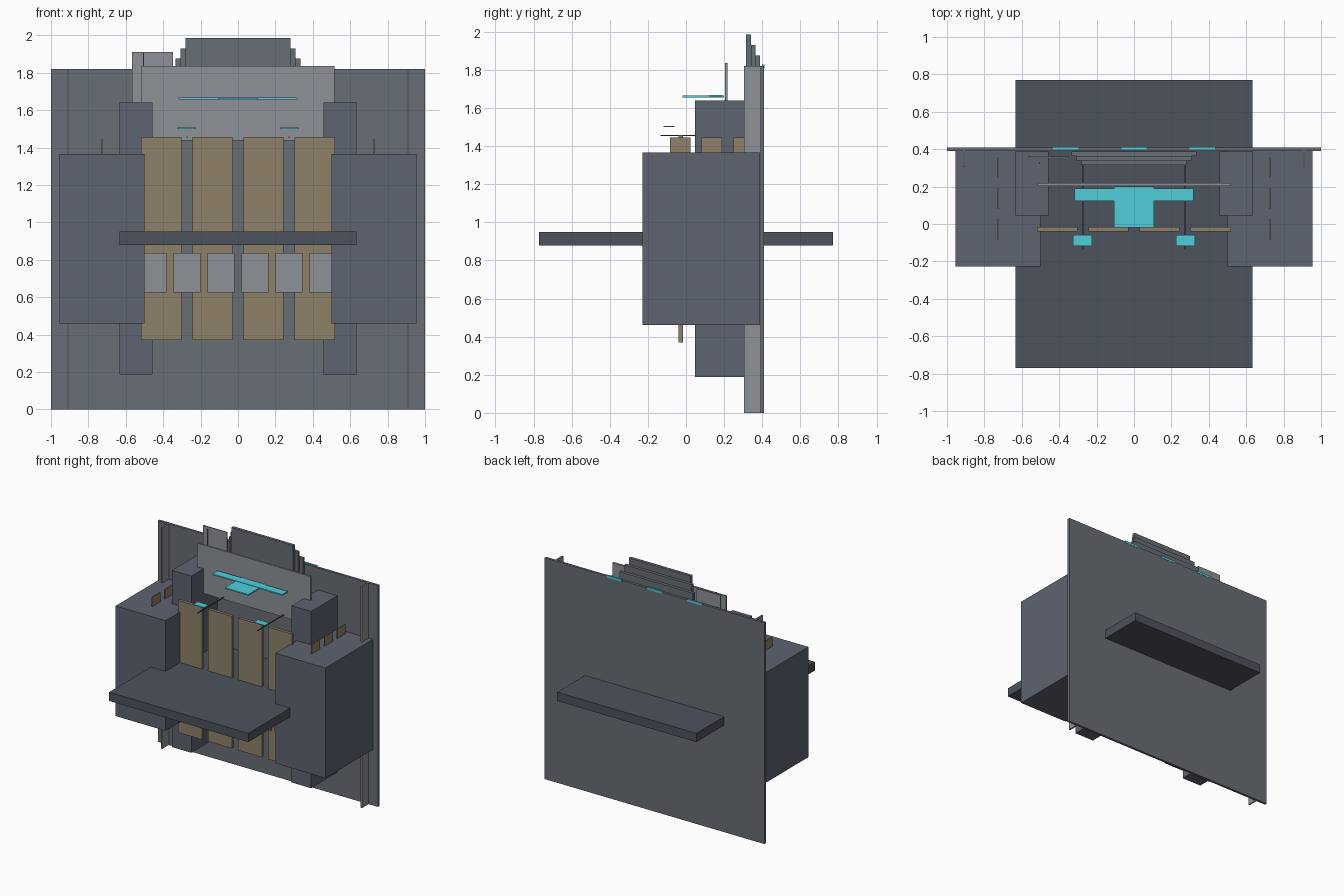
import bpy, bmesh

if "Cube" in bpy.data.objects:
    bpy.data.objects.remove(bpy.data.objects["Cube"])


def material(name, rgb):
    m = bpy.data.materials.new(name)
    m.diffuse_color = (*rgb, 1)
    m.use_nodes = True
    m.node_tree.nodes["Principled BSDF"].inputs["Base Color"].default_value = m.diffuse_color
    return m


WALL = material("wall_grey", (0.14, 0.155, 0.18))
HULL = material("blue_grey", (0.11, 0.125, 0.16))
DARK = material("dark_grey", (0.075, 0.085, 0.11))
PALE = material("pale_grey", (0.27, 0.29, 0.31))
TAN = material("tan", (0.27, 0.22, 0.14))
TEAL = material("teal", (0.08, 0.62, 0.7))


def box(name, x, y, z, mat):
    """Box from (min, max) ranges on each axis."""
    bm = bmesh.new()
    bmesh.ops.create_cube(bm, size=1)
    for v in bm.verts:
        v.co = [r[0] if c < 0 else r[1] for c, r in zip(v.co, (x, y, z))]
    me = bpy.data.meshes.new(name)
    bm.to_mesh(me)
    bm.free()
    me.materials.append(mat)
    ob = bpy.data.objects.new(name, me)
    bpy.context.collection.objects.link(ob)
    return ob


def pair(name, x, y, z, mat):
    """The same box on the right and left side."""
    box(name + "_right", x, y, z, mat)
    box(name + "_left", (-x[1], -x[0]), y, z, mat)


# Back wall with its upright fins
box("back_wall", (-1, 1), (0.39, 0.41), (0, 1.82), WALL)
pair("wall_fin", (0.903, 0.915), (0.305, 0.39), (0, 1.82), PALE)

# Long horizontal deck through the middle
box("deck", (-0.633, 0.633), (-0.77, 0.77), (0.878, 0.95), DARK)

# Side blocks and the taller inner towers
pair("side_block", (0.5, 0.955), (-0.227, 0.389), (0.46, 1.366), HULL)
pair("inner_tower", (0.456, 0.633), (0.046, 0.388), (0.187, 1.64), HULL)

# Four tall front panels
for i in range(4):
    c = (i - 1.5) * 0.273
    box(f"front_panel_{i + 1}", (c - 0.108, c + 0.108), (-0.04, -0.015), (0.37, 1.457), TAN)

# Six small plates under the deck, in front of the panels
for i in range(6):
    c = (i - 2.5) * 0.182
    box(f"lower_plate_{i + 1}", (c - 0.072, c + 0.072), (-0.07, -0.055), (0.625, 0.837), PALE)

# Tan vanes rising from the side blocks
for i in range(3):
    c = -0.03 + i * 0.166
    pair(f"side_vane_{i + 1}", (0.723, 0.73), (c - 0.054, c + 0.054), (1.1, 1.444), TAN)

# Upper front plate
box("upper_plate", (-0.517, 0.517), (0.204, 0.219), (1.437, 1.836), PALE)

# Stepped crown against the wall
for i, (half, top) in enumerate([(0.28, 1.985), (0.307, 1.93), (0.335, 1.876)]):
    y = 0.316 + i * 0.024
    box(f"crown_step_{i + 1}", (-half, half), (y, y + 0.024), (1.45, top), WALL)

# Off-centre plate and its thin mast
box("rear_plate", (-0.567, -0.347), (0.354, 0.362), (1.5, 1.911), PALE)
box("rear_mast", (-0.508, -0.502), (0.32, 0.33), (1.5, 1.905), PALE)

# Thin rods at the panel tops
pair("rod", (0.269, 0.275), (-0.135, 0.316), (1.452, 1.459), DARK)

# Teal light strips
box("light_bar", (-0.318, 0.318), (0.122, 0.19), (1.657, 1.667), TEAL)
box("light_tongue", (-0.107, 0.107), (-0.018, 0.2), (1.654, 1.664), TEAL)
pair("small_light", (0.225, 0.325), (-0.117, -0.06), (1.5, 1.506), TEAL)
for i, c in enumerate((-0.365, 0, 0.365)):
    box(f"wall_light_{i + 1}", (c - 0.068, c + 0.068), (0.398, 0.412), (1.81, 1.828), TEAL)
